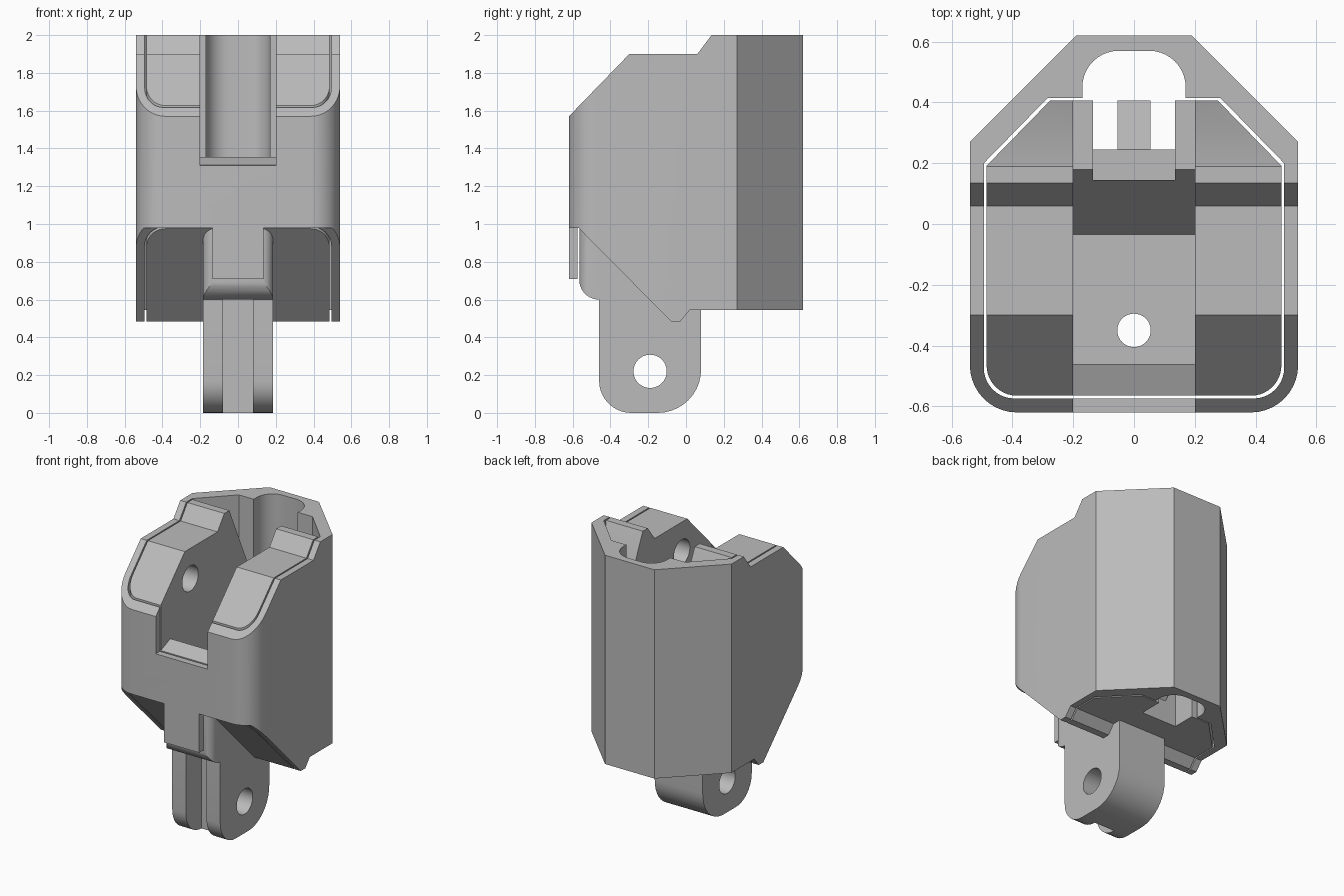
import bpy, bmesh, math
from mathutils import Vector

cube = bpy.data.objects.get("Cube")
if cube:
    bpy.data.objects.remove(cube, do_unlink=True)

grey = bpy.data.materials.new("plain_grey")
grey.use_nodes = True
GREY = (0.5, 0.5, 0.5, 1)
grey.diffuse_color = GREY
for node in grey.node_tree.nodes:
    if node.type == 'BSDF_PRINCIPLED':
        node.inputs["Base Color"].default_value = GREY


def fillet(corners, steps=10):
    """Polygon with each (a, b, radius) corner rounded off."""
    out = []
    for i, c in enumerate(corners):
        p = Vector(c[:2])
        r = c[2] if len(c) > 2 else 0
        if not r:
            out.append(tuple(p))
            continue
        u = (Vector(corners[i - 1][:2]) - p).normalized()
        v = (Vector(corners[(i + 1) % len(corners)][:2]) - p).normalized()
        half = u.angle(v) / 2
        centre = p + (u + v).normalized() * r / math.sin(half)
        a = p + u * r / math.tan(half) - centre
        b = p + v * r / math.tan(half) - centre
        sweep = a.angle(b)
        for k in range(steps + 1):
            t = k / steps
            q = (a * math.sin((1 - t) * sweep) + b * math.sin(t * sweep)) / math.sin(sweep)
            out.append(tuple(centre + q))
    return out


def mirror(half):
    """Close a right-hand outline over the centre line."""
    return half + [(-c[0],) + tuple(c[1:]) for c in reversed(half)]


def prism(name, corners, axis, lo, hi):
    place = {'x': lambda a, b, h: (h, a, b),
             'y': lambda a, b, h: (a, h, b),
             'z': lambda a, b, h: (a, b, h)}[axis]
    pts = fillet(corners)
    bm = bmesh.new()
    low = [bm.verts.new(place(a, b, lo)) for a, b in pts]
    top = [bm.verts.new(place(a, b, hi)) for a, b in pts]
    bm.faces.new(low)
    bm.faces.new(top)
    for i in range(len(pts)):
        bm.faces.new((low[i - 1], low[i], top[i], top[i - 1]))
    bmesh.ops.recalc_face_normals(bm, faces=bm.faces)
    me = bpy.data.meshes.new(name)
    bm.to_mesh(me)
    bm.free()
    ob = bpy.data.objects.new(name, me)
    bpy.context.collection.objects.link(ob)
    me.materials.append(grey)
    return ob


def box(name, x, y0, y1, z0, z1):
    return prism(name, [(y0, z0), (y1, z0), (y1, z1), (y0, z1)], 'x', -x, x)


def bore(name, a, b, r, axis, lo, hi):
    ring = [(a + r * math.cos(k * math.tau / 40), b + r * math.sin(k * math.tau / 40))
            for k in range(40)]
    return prism(name, ring, axis, lo, hi)


def combine(ob, other, operation):
    mod = ob.modifiers.new("combine", 'BOOLEAN')
    mod.operation = operation
    mod.solver = 'EXACT'
    mod.object = other
    bpy.ops.object.select_all(action='DESELECT')
    ob.select_set(True)
    bpy.context.view_layer.objects.active = ob
    bpy.ops.object.modifier_apply(modifier=mod.name)
    bpy.data.objects.remove(other, do_unlink=True)


def smooth(ob):
    bpy.ops.object.select_all(action='DESELECT')
    ob.select_set(True)
    bpy.context.view_layer.objects.active = ob
    bpy.ops.object.shade_smooth_by_angle(angle=math.radians(25))


# Side outline shared by sleeve and core, without the rear
front_side = [(0.02, 0.545), (-0.03, 0.485), (-0.08, 0.485), (-0.57, 0.98),
              (-0.7, 0.98), (-0.7, 1.4875), (-0.3, 1.9), (0.06, 1.9), (0.135, 2)]


def inner_plan(x, y, back):
    return mirror([(x, y, 0.1), (x, back - 0.215), (x - 0.21, back)])


# Outer sleeve
sleeve = prism("outer_sleeve", mirror([(0.54, -0.62, 0.155), (0.54, 0.27), (0.19, 0.62)]),
               'z', 0.3, 2.2)
combine(sleeve, prism("side", front_side + [(0.8, 2), (0.8, 0.545)], 'x', -1, 1), 'INTERSECT')
combine(sleeve, prism("hollow", inner_plan(0.494, -0.574, 0.415), 'z', 0.2, 2.3), 'DIFFERENCE')
combine(sleeve, prism("rear_pocket", mirror([(0.17, 0.36), (0.17, 0.57, 0.12)]),
                      'z', 0.2, 2.3), 'DIFFERENCE')
combine(sleeve, box("front_slot", 0.2, -0.8, -0.4, 1.31, 2.3), 'DIFFERENCE')
combine(sleeve, box("front_tongue", 0.135, -0.62, -0.574, 0.71, 1.1), 'UNION')
smooth(sleeve)

# Inner core with its sloping rear
core = prism("inner_core", inner_plan(0.485, -0.565, 0.407), 'z', 0.3, 2.2)
combine(core, prism("side", front_side + [(0.19, 2), (0.41, 1.52), (0.6, 1.1), (0.6, 0.545)],
                    'x', -1, 1), 'INTERSECT')

# Skirt below the core and the hinge lug
skirt = prism("skirt", [(-0.565, 1.1), (-0.565, 0.6, 0.104), (-0.2, 0.6), (-0.2, 1.1)],
              'x', -0.185, 0.185)
combine(skirt, prism("skirt_plan", mirror([(0.185, -0.565, 0.06), (0.185, 0)]),
                     'z', 0.3, 1.3), 'INTERSECT')
combine(core, skirt, 'UNION')
lug = prism("lug", [(-0.46, 0.9), (-0.46, 0, 0.17), (0.08, 0, 0.23), (0.08, 0.9)],
            'x', -0.185, 0.185)
combine(core, lug, 'UNION')
combine(core, bore("pin_hole", -0.19, 0.22, 0.088, 'x', -1, 1), 'DIFFERENCE')
combine(core, box("lug_groove", 0.08, -0.5, -0.29, -0.1, 0.6), 'DIFFERENCE')

# Channel that receives the next lug
channel = prism("channel", [(-0.8, 1.31), (-0.57, 1.31), (-0.46, 1.355), (-0.46, 1.08),
                            (-0.035, 1.08), (0.18, 1.345), (0.6, 1.345), (0.6, 2.3),
                            (-0.8, 2.3)], 'x', -0.2, 0.2)
combine(core, channel, 'DIFFERENCE')
combine(core, bore("side_hole", -0.24, 1.69, 0.088, 'x', -1, 1), 'DIFFERENCE')
combine(core, bore("cord_hole", 0, -0.35, 0.055, 'z', 0.4, 1.3), 'DIFFERENCE')

# Rear opening with a small sloping rib
combine(core, box("rear_step", 0.135, 0.145, 0.7, 1.25, 2.3), 'DIFFERENCE')
combine(core, box("rear_opening", 0.135, 0.245, 0.7, 0.2, 1.4), 'DIFFERENCE')
combine(core, prism("rear_rib", [(0.2, 1.25), (0.245, 1.25), (0.407, 1.08),
                                 (0.407, 0.9), (0.245, 0.7), (0.2, 0.7)],
                    'x', -0.055, 0.055), 'UNION')
smooth(core)
